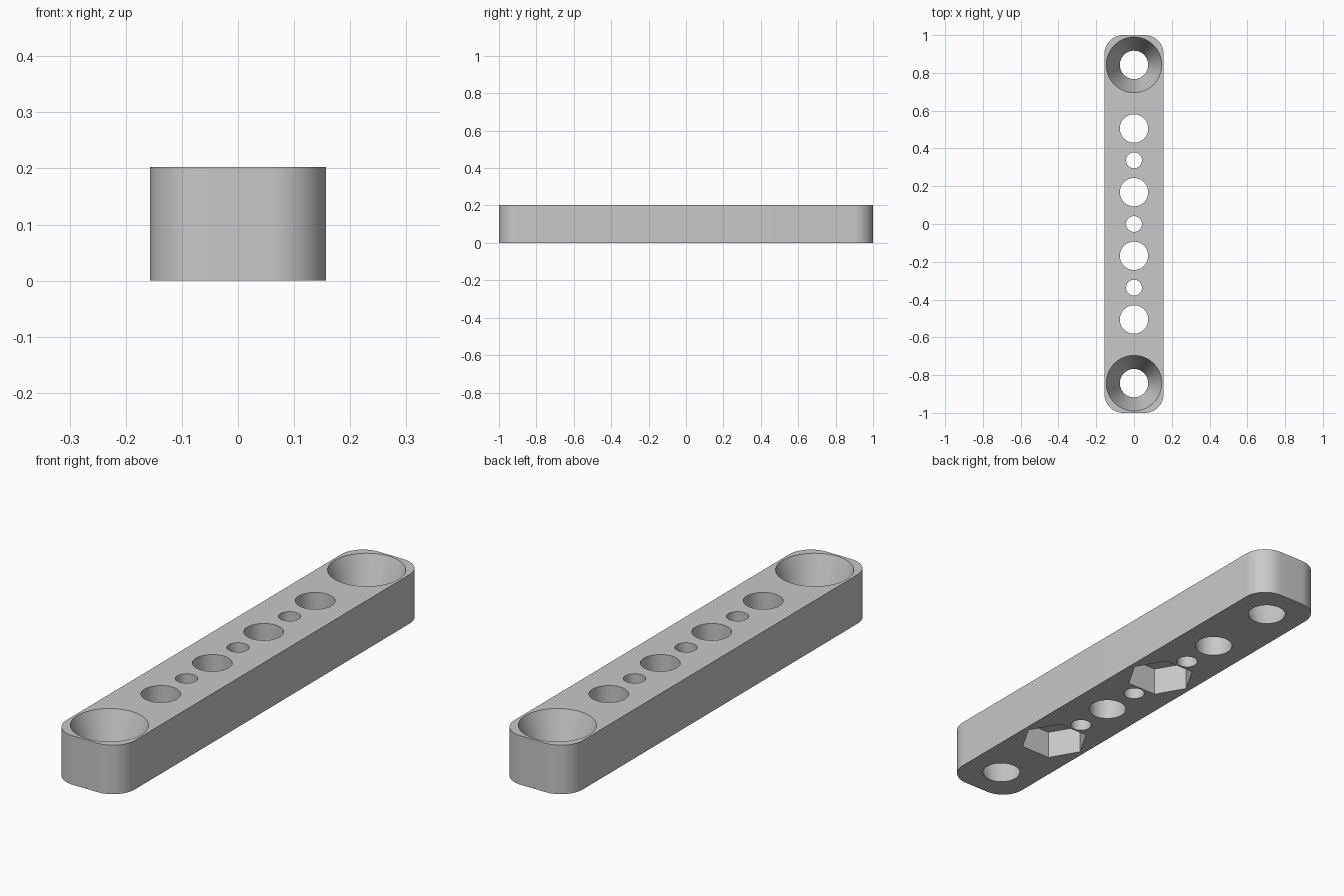
import bpy
import bmesh
import math

cube = bpy.data.objects.get("Cube")
if cube:
    bpy.data.objects.remove(cube, do_unlink=True)

HALF_W, HALF_L, HEIGHT, CORNER = 0.157, 1.0, 0.203, 0.1
PITCH = 0.1685

grey = bpy.data.materials.new("light grey")
grey.use_nodes = True
colour = (0.58, 0.58, 0.58, 1)
grey.diffuse_color = colour
grey.node_tree.nodes["Principled BSDF"].inputs["Base Color"].default_value = colour


def prism(name, rings):
    """Closed solid through a stack of matching rings of points."""
    bm = bmesh.new()
    loops = [[bm.verts.new(p) for p in ring] for ring in rings]
    n = len(loops[0])
    for low, high in zip(loops, loops[1:]):
        for i in range(n):
            j = (i + 1) % n
            bm.faces.new((low[i], low[j], high[j], high[i]))
    bm.faces.new(loops[0][::-1])
    bm.faces.new(loops[-1])
    bmesh.ops.recalc_face_normals(bm, faces=bm.faces)
    mesh = bpy.data.meshes.new(name)
    bm.to_mesh(mesh)
    bm.free()
    obj = bpy.data.objects.new(name, mesh)
    bpy.context.collection.objects.link(obj)
    return obj


def circle(y, z, r, sides):
    return [(r * math.cos(math.tau * i / sides),
             y + r * math.sin(math.tau * i / sides), z) for i in range(sides)]


def rounded_rectangle(z, steps=12):
    points = []
    for q, (sx, sy) in enumerate(((1, 1), (-1, 1), (-1, -1), (1, -1))):
        for i in range(steps + 1):
            a = math.pi / 2 * (q + i / steps)
            points.append((sx * (HALF_W - CORNER) + CORNER * math.cos(a),
                           sy * (HALF_L - CORNER) + CORNER * math.sin(a), z))
    return points


# Bar body
bar = prism("mounting_bar", [rounded_rectangle(0), rounded_rectangle(HEIGHT)])
cutters = []


def cut(y, r_bottom, r_top, z0, z1, sides=64):
    cutters.append(prism("hole_cutter", [circle(y, z0, r_bottom, sides),
                                         circle(y, z1, r_top, sides)]))


# Alternating small and large through holes
for k in range(-3, 4):
    radius = 0.075 if k % 2 else 0.042
    cut(k * PITCH, radius, radius, -0.05, HEIGHT + 0.05)

# Tapered screw holes at both ends
flare = (0.147 - 0.075) / HEIGHT * 0.02
for side in (-1, 1):
    cut(side * 5 * PITCH, 0.075 - flare, 0.147 + flare, -0.02, HEIGHT + 0.02)

# Hexagonal nut pockets in the underside
for k in (-3, 1):
    cut(k * PITCH, 0.137, 0.137, -0.05, 0.118, sides=6)

for cutter in cutters:
    cutter.hide_render = True
    mod = bar.modifiers.new("hole", 'BOOLEAN')
    mod.operation = 'DIFFERENCE'
    mod.solver = 'EXACT'
    mod.object = cutter

# Bake the holes and drop the cutters
bpy.context.view_layer.update()
graph = bpy.context.evaluated_depsgraph_get()
result = bpy.data.meshes.new_from_object(bar.evaluated_get(graph))
bar.modifiers.clear()
bar.data = result
for cutter in cutters:
    bpy.data.objects.remove(cutter, do_unlink=True)

result.materials.clear()
result.materials.append(grey)
for face in result.polygons:
    face.material_index = 0

bpy.ops.object.select_all(action='DESELECT')
bar.select_set(True)
bpy.context.view_layer.objects.active = bar
bpy.ops.object.shade_smooth_by_angle(angle=math.radians(30))
